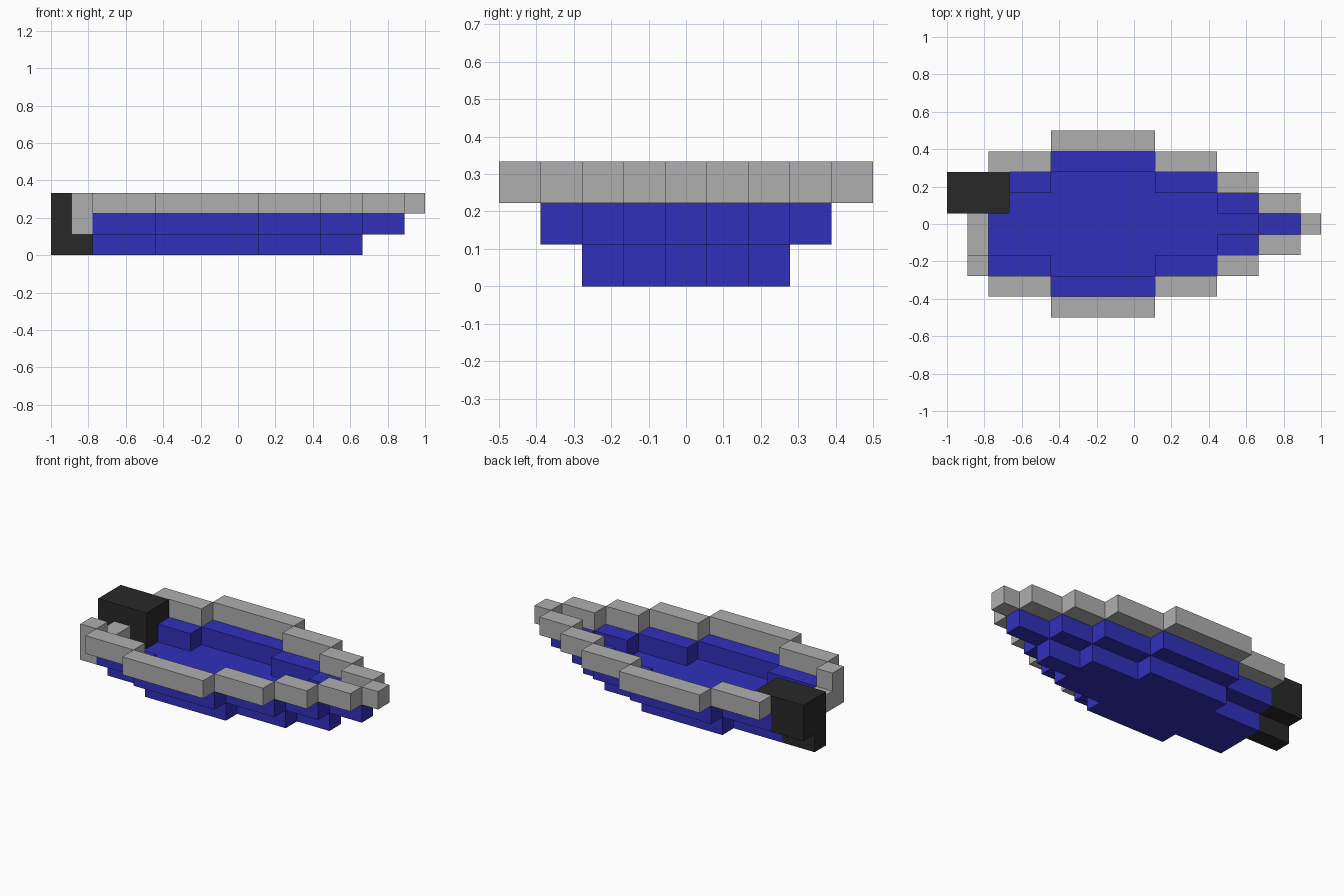
import bpy
import bmesh
from mathutils import Matrix

cube = bpy.data.objects.get("Cube")
if cube:
    bpy.data.objects.remove(cube, do_unlink=True)

U = 1 / 9  # one block


def material(name, rgb):
    mat = bpy.data.materials.new(name)
    mat.use_nodes = True
    mat.diffuse_color = (*rgb, 1)
    mat.node_tree.nodes["Principled BSDF"].inputs["Base Color"].default_value = (*rgb, 1)
    return mat


blue = material("hull_blue", (0.03, 0.03, 0.5))
grey = material("rail_grey", (0.43, 0.43, 0.43))
black = material("motor_black", (0.022, 0.022, 0.022))


def blocks(name, mat, boxes):
    """One object from boxes given in blocks: (x0, x1, y0, y1, z0, z1)."""
    bm = bmesh.new()
    for x0, x1, y0, y1, z0, z1 in boxes:
        centre = Matrix.Translation((U * (x0 + x1) / 2, U * (y0 + y1) / 2, U * (z0 + z1) / 2))
        size = Matrix.Diagonal((U * (x1 - x0), U * (y1 - y0), U * (z1 - z0), 1))
        bmesh.ops.create_cube(bm, size=1, matrix=centre @ size)
    mesh = bpy.data.meshes.new(name)
    bm.to_mesh(mesh)
    bm.free()
    mesh.materials.append(mat)
    obj = bpy.data.objects.new(name, mesh)
    bpy.context.collection.objects.link(obj)


def both_sides(runs, z0, z1):
    """Mirror (x0, x1, inner y) runs, one block wide, across the centre line."""
    out = []
    for x0, x1, y in runs:
        out.append((x0, x1, y, y + 1, z0, z1))
        out.append((x0, x1, -y - 1, -y, z0, z1))
    return out


# Hull: stepped floor, side steps and bow step
blocks("hull_floor", blue, [
    (-7, -4, -1.5, 1.5, 0, 1),
    (-4, 1, -2.5, 2.5, 0, 1),
    (1, 4, -1.5, 1.5, 0, 1),
    (4, 6, -0.5, 0.5, 0, 1),
])
blocks("hull_sides", blue, both_sides([(-7, -4, 1.5), (-4, 1, 2.5), (1, 4, 1.5), (4, 6, 0.5)], 1, 2))
blocks("hull_bow", blue, [(6, 8, -0.5, 0.5, 1, 2)])

# Rails around the top edge
blocks("side_rails", grey, both_sides([(-7, -4, 2.5), (-4, 1, 3.5), (1, 4, 2.5), (4, 6, 1.5), (6, 8, 0.5)], 2, 3))
blocks("bow_rail", grey, [(8, 9, -0.5, 0.5, 2, 3)])

# Stern board, low beside the motor and tall at the corner
blocks("stern_board", grey, [(-8, -7, -1.5, 0.5, 1, 2), (-8, -7, -2.5, -1.5, 1, 3)])

# Motor, fitted over the hull side, with a narrow lower leg
blocks("motor_housing", black, [
    (-9, -7, 0.5, 2.5, 1, 3),
    (-7, -6, 0.5, 1.5, 1, 3),
    (-7, -6, 1.5, 2.5, 2, 3),
])
blocks("motor_leg", black, [(-9, -7, 0.5, 1.5, 0, 1)])
